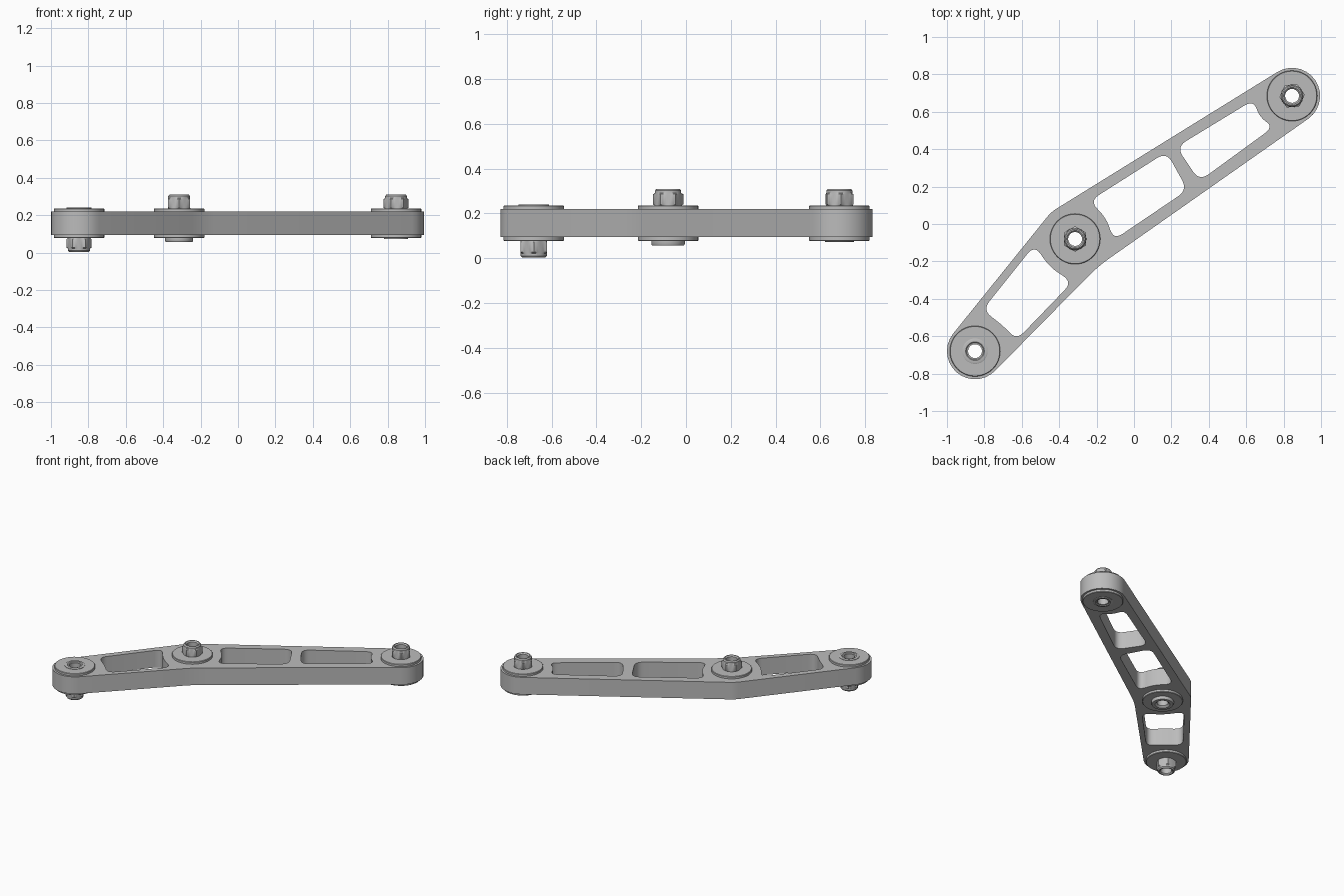
import bpy, bmesh
from math import sin, cos, pi, radians
from mathutils import Vector

if "Cube" in bpy.data.objects:
    bpy.data.objects.remove(bpy.data.objects["Cube"], do_unlink=True)

steel = bpy.data.materials.new("satin grey")
steel.use_nodes = True
grey = (0.5, 0.5, 0.5, 1)
steel.diffuse_color = grey
steel.node_tree.nodes["Principled BSDF"].inputs["Base Color"].default_value = grey

A, B, C = Vector((-0.85, -0.68)), Vector((-0.315, -0.08)), Vector((0.845, 0.685))
BOTTOM, TOP, WASHER, BORE = 0.094, 0.219, 0.017, 0.037


def finish(name, bm):
    bmesh.ops.remove_doubles(bm, verts=bm.verts, dist=1e-5)
    bmesh.ops.recalc_face_normals(bm, faces=bm.faces)
    mesh = bpy.data.meshes.new(name)
    bm.to_mesh(mesh)
    bm.free()
    mesh.materials.append(steel)
    obj = bpy.data.objects.new(name, mesh)
    bpy.context.collection.objects.link(obj)
    bpy.ops.object.select_all(action='DESELECT')
    obj.select_set(True)
    bpy.context.view_layer.objects.active = obj
    bpy.ops.object.shade_smooth_by_angle(angle=radians(28))
    return obj


def arc(centre, r, start, end, steps):
    angles = [radians(start + (end - start) * i / steps) for i in range(steps + 1)]
    return [centre + Vector((cos(a), sin(a))) * r for a in angles]


def rounded(corners, reach, steps=6):
    """Polygon whose corners are replaced by smooth quadratic bends."""
    out = []
    pts = [Vector(c) for c in corners]
    for i, p in enumerate(pts):
        before, after = pts[i - 1] - p, pts[(i + 1) % len(pts)] - p
        a = p + before.normalized() * min(reach, before.length * 0.48)
        b = p + after.normalized() * min(reach, after.length * 0.48)
        for k in range(steps + 1):
            t = k / steps
            out.append(a * (1 - t) ** 2 + p * 2 * t * (1 - t) + b * t * t)
    return out


def plate(name, loops, low, high):
    """Flat plate from an outline with holes."""
    curve = bpy.data.curves.new(name + " outline", 'CURVE')
    curve.dimensions = '2D'
    curve.fill_mode = 'BOTH'
    curve.extrude = (high - low) / 2
    for loop in loops:
        spline = curve.splines.new('POLY')
        spline.points.add(len(loop) - 1)
        for point, p in zip(spline.points, loop):
            point.co = (p.x, p.y, 0, 1)
        spline.use_cyclic_u = True
    helper = bpy.data.objects.new(name + " outline", curve)
    bpy.context.collection.objects.link(helper)
    bpy.context.view_layer.update()
    mesh = bpy.data.meshes.new_from_object(
        helper.evaluated_get(bpy.context.evaluated_depsgraph_get()))
    bm = bmesh.new()
    bm.from_mesh(mesh)
    bmesh.ops.translate(bm, verts=bm.verts, vec=(0, 0, (low + high) / 2))
    bpy.data.objects.remove(helper)
    bpy.data.curves.remove(curve)
    bpy.data.meshes.remove(mesh)
    return finish(name, bm)


def turned(name, centre, base, side, profile, turn=0, n=48):
    """Closed ring profile (radius, height, hex?) spun about z; side is +1 up or -1 down."""
    bm = bmesh.new()
    rings = []
    for r, h, hexed in profile:
        ring = []
        for i in range(n):
            a = 2 * pi * i / n
            k = cos(pi / 6) / cos(a % (pi / 3) - pi / 6) if hexed else 1
            w = a + radians(turn)
            ring.append(bm.verts.new((centre.x + r * k * cos(w), centre.y + r * k * sin(w),
                                      base + side * h)))
        rings.append(ring)
    for j, ring in enumerate(rings):
        prev = rings[j - 1]
        for i in range(n):
            m = (i + 1) % n
            bm.faces.new((prev[i], prev[m], ring[m], ring[i]))
    return finish(name, bm)


# Arm: tapered bent outline, three lightening pockets and three bolt bores
outline = (arc(C, 0.15, -55, 121.75, 14) + arc(B, 0.19, 121.75, 141.1, 3)
           + arc(A, 0.15, 141.1, 315.5, 14))
inner_bend = B + Vector((cos(radians(-49.7)), sin(radians(-49.7)))) * 0.191
bend = rounded([outline[-1], inner_bend, outline[0]], 0.08)[7:14]
short_pocket = [(-0.81, -0.46), (-0.532, -0.112), (-0.452, -0.23),
                (-0.329, -0.31), (-0.628, -0.62), (-0.698, -0.545)]
middle_pocket = [(-0.238, 0.123), (0.174, 0.385), (0.286, 0.182),
                 (-0.11, -0.086), (-0.147, 0.032)]
long_pocket = [(0.227, 0.412), (0.639, 0.663), (0.671, 0.572),
               (0.746, 0.519), (0.35, 0.23)]
pockets = [rounded(p, 0.06) for p in (short_pocket, middle_pocket, long_pocket)]
bores = [arc(p, BORE, 0, 352.5, 47) for p in (A, B, C)]
plate("arm", [outline + bend] + pockets + bores, BOTTOM, TOP)

# Fastener profiles
washer = [(BORE, 0, 0), (0.135, 0, 0), (0.135, WASHER - 0.003, 0),
          (0.132, WASHER, 0), (BORE, WASHER, 0)]
lock_nut = [(BORE, 0, 0), (0.06, 0, 0), (0.068, 0.005, 1), (0.068, 0.05, 1),
            (0.0585, 0.055, 0), (0.0585, 0.066, 0), (0.052, 0.074, 0),
            (0.045, 0.074, 0), (BORE, 0.066, 0)]


def bolt_head(radius, height):
    return [(BORE, 0, 0), (radius, 0, 0), (radius, height * 0.6, 0),
            (radius - 0.004, height, 0), (0.05, height, 0), (BORE, height - 0.012, 0)]


# Each pivot: washers on both faces, a lock nut on one side, a bolt head on the other
pivots = [("lower", A, -1, 0, 0.068, 0.005),
          ("middle", B, 1, 30, 0.075, 0.021),
          ("upper", C, 1, 6, 0.065, 0.005)]
for label, centre, nut_side, turn, head_radius, head_height in pivots:
    for side, base in ((1, TOP), (-1, BOTTOM)):
        place = "top" if side > 0 else "bottom"
        turned(f"{label}_{place}_washer", centre, base, side, washer)
        seat = base + side * WASHER
        if side == nut_side:
            turned(f"{label}_lock_nut", centre, seat, side, lock_nut, turn)
        else:
            turned(f"{label}_bolt_head", centre, seat, side,
                   bolt_head(head_radius, head_height))
